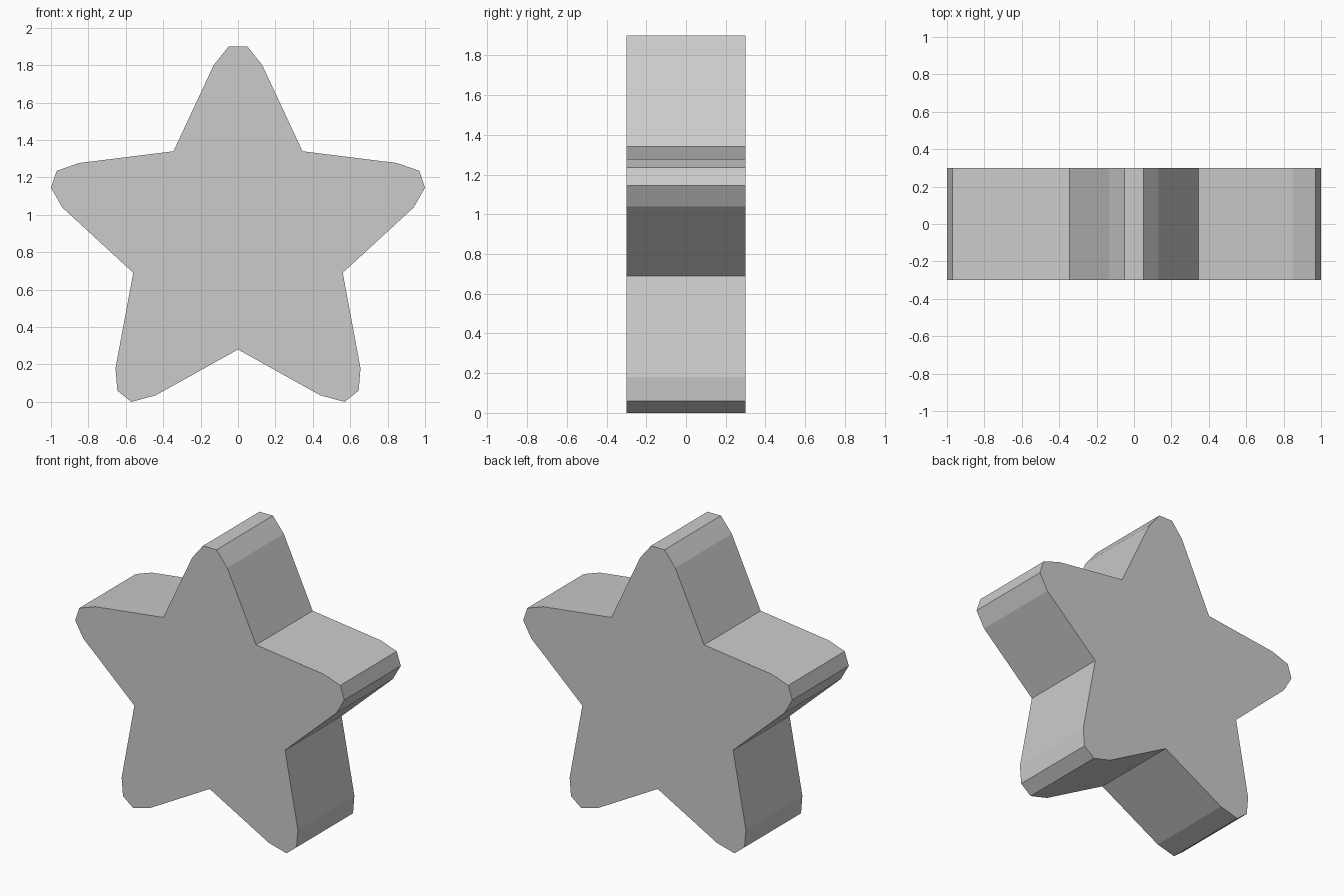
import bpy, bmesh
from mathutils import Vector

if "Cube" in bpy.data.objects:
    bpy.data.objects.remove(bpy.data.objects["Cube"])

HALF_DEPTH = 0.30

# Right half of the star outline (x, z), from tip down to the lower notch
half = [(0.05, 1.90), (0.13, 1.80), (0.345, 1.34), (0.85, 1.277), (0.97, 1.235),
        (1.0, 1.145), (0.94, 1.04), (0.56, 0.69), (0.655, 0.18), (0.645, 0.06),
        (0.57, 0.0), (0.44, 0.035)]
outline = half + [(0.0, 0.28)] + [(-x, z) for x, z in reversed(half)]

# Centres of the fracture cells that break the star into chunks
seeds = {
    "centre_chunk": (-0.02, -0.18, 1.125),
    "upper_right_chunk": (0.595, -0.05, 1.675),
    "top_tip_chunk": (-0.14, 0.184, 2.045),
    "left_arm_chunk": (-1.085, -0.118, 1.109),
    "right_leg_chunk": (0.543, 0.179, 0.621),
    "right_arm_chunk": (0.92, -0.475, 1.022),
    "right_tip_chunk": (1.087, -0.409, 1.095),
    "lower_front_chunk": (0.033, -0.234, 0.338),
    "left_leg_chunk": (-0.46, 0.37, 0.23),
}


def star_prism():
    """Solid star, extruded front to back."""
    bm = bmesh.new()
    face = bm.faces.new([bm.verts.new((x, -HALF_DEPTH, z)) for x, z in outline])
    ext = bmesh.ops.extrude_face_region(bm, geom=[face], use_keep_orig=True)
    moved = [v for v in ext["geom"] if isinstance(v, bmesh.types.BMVert)]
    bmesh.ops.translate(bm, verts=moved, vec=(0, 2 * HALF_DEPTH, 0))
    bmesh.ops.recalc_face_normals(bm, faces=bm.faces)
    return bm


def make_chunk(name, seed):
    """Keep only the part of the star nearest to this seed, capping each cut."""
    bm = star_prism()
    a = Vector(seed)
    for other, pos in seeds.items():
        if other == name:
            continue
        b = Vector(pos)
        cut = bmesh.ops.bisect_plane(
            bm, geom=bm.verts[:] + bm.edges[:] + bm.faces[:], dist=1e-5,
            plane_co=(a + b) / 2, plane_no=(b - a).normalized(), clear_outer=True)
        rim = [e for e in cut["geom_cut"]
               if isinstance(e, bmesh.types.BMEdge) and e.is_boundary]
        if rim:
            bmesh.ops.holes_fill(bm, edges=rim, sides=0)
    bmesh.ops.recalc_face_normals(bm, faces=bm.faces)
    if bm.faces:
        mesh = bpy.data.meshes.new(name)
        bm.to_mesh(mesh)
        bpy.context.collection.objects.link(bpy.data.objects.new(name, mesh))
    bm.free()


for name, seed in seeds.items():
    make_chunk(name, seed)
